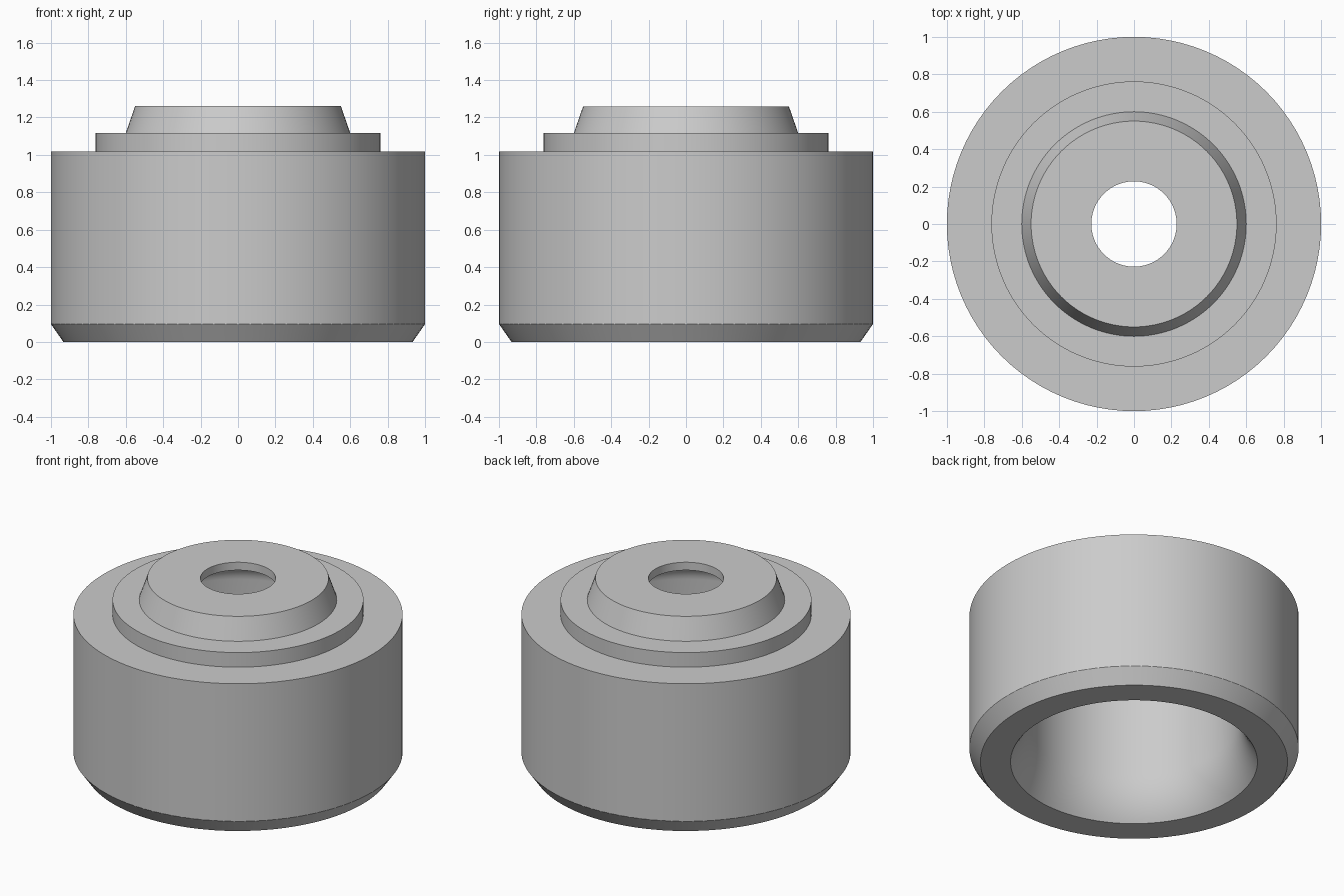
import bpy, bmesh, math

SEGMENTS = 96

cube = bpy.data.objects.get("Cube")
if cube:
    bpy.data.objects.remove(cube, do_unlink=True)

# Plain grey material
grey = bpy.data.materials.new("plain grey")
grey.use_nodes = True
colour = (0.6, 0.6, 0.6, 1)
grey.diffuse_color = colour
grey.node_tree.nodes["Principled BSDF"].inputs["Base Color"].default_value = colour


def arc(centre, radii, start, end, steps=14):
    """Points (r, z) along an elliptical arc, angles in radians."""
    angles = (start + (end - start) * i / steps for i in range(steps + 1))
    return [(centre[0] + radii[0] * math.cos(a), centre[1] + radii[1] * math.sin(a))
            for a in angles]


# Outside: chamfered foot, body, step, tapered boss
outside = [(0.933, 0), (1, 0.096), (1, 1.018), (0.762, 1.018),
           (0.762, 1.116), (0.6, 1.116), (0.55, 1.26)]

# Inside: through hole, domed ceiling, straight bore, flared mouth
hole, bore, flare = 0.228, 0.65, 0.5
ceiling = arc((0, 0.95), (bore, 0.274), math.acos(hole / bore), 0)
mouth = arc((bore + flare, 0.3), (flare, flare), math.pi, math.pi + math.asin(0.3 / flare))
profile = outside + [(hole, 1.26)] + ceiling + mouth


def lathe(name, profile):
    """Revolve a closed profile around the z axis."""
    bm = bmesh.new()
    verts = [bm.verts.new((r, 0, z)) for r, z in profile]
    edges = [bm.edges.new((v, verts[i - 1])) for i, v in enumerate(verts)]
    bmesh.ops.spin(bm, geom=verts + edges, cent=(0, 0, 0), axis=(0, 0, 1),
                   angle=math.tau, steps=SEGMENTS, use_merge=True)
    bmesh.ops.remove_doubles(bm, verts=bm.verts[:], dist=0.0001)
    bmesh.ops.recalc_face_normals(bm, faces=bm.faces[:])
    mesh = bpy.data.meshes.new(name)
    bm.to_mesh(mesh)
    bm.free()
    obj = bpy.data.objects.new(name, mesh)
    bpy.context.collection.objects.link(obj)
    return obj


housing = lathe("stepped_housing", profile)
housing.data.materials.append(grey)
bpy.ops.object.select_all(action="DESELECT")
housing.select_set(True)
bpy.context.view_layer.objects.active = housing
bpy.ops.object.shade_smooth_by_angle(angle=math.radians(25))
